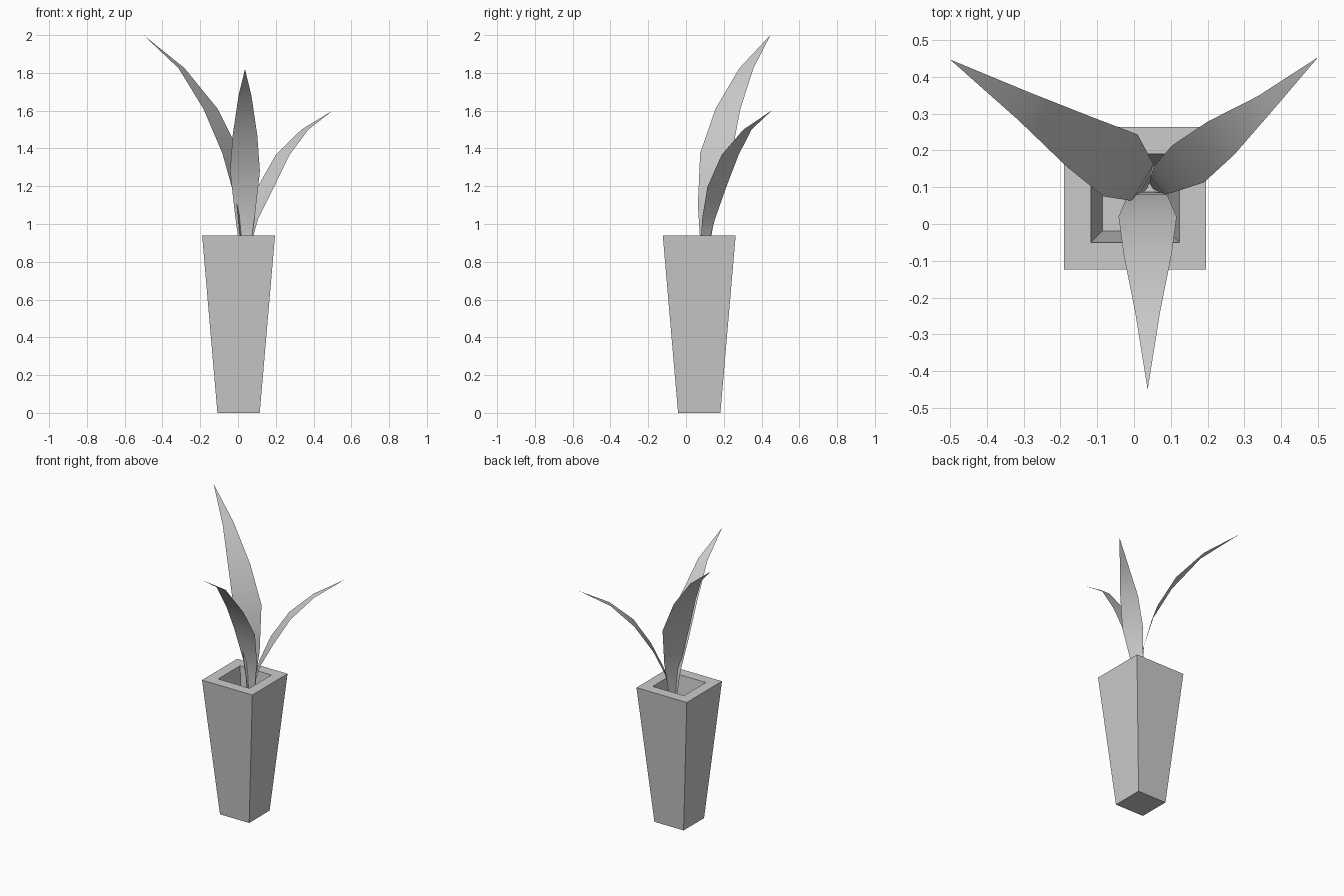
import bpy, bmesh
from mathutils import Vector

if "Cube" in bpy.data.objects:
    bpy.data.objects.remove(bpy.data.objects["Cube"])

CX, CY = 0.003, 0.07   # pot axis


def make_object(name, bm, smooth=False):
    mesh = bpy.data.meshes.new(name)
    for f in bm.faces:
        f.smooth = smooth
    bm.to_mesh(mesh)
    bm.free()
    obj = bpy.data.objects.new(name, mesh)
    bpy.context.collection.objects.link(obj)
    return obj


def square(bm, half, z):
    return [bm.verts.new((CX + sx * half, CY + sy * half, z))
            for sx, sy in ((-1, -1), (1, -1), (1, 1), (-1, 1))]


# Tapered square pot: outer wall, rim, inner wall, floor
bm = bmesh.new()
rings = [square(bm, h, z) for h, z in
         ((0.112, 0.0), (0.193, 0.94), (0.12, 0.94), (0.089, 0.6))]
bm.faces.new(rings[0][::-1])
for a, b in zip(rings, rings[1:]):
    for i in range(4):
        j = (i + 1) % 4
        bm.faces.new((a[i], a[j], b[j], b[i]))
bm.faces.new(rings[-1])
make_object("pot", bm)


def leaf(name, levels, tip):
    """Thin blade: each level is (z, left x, left y, right x, right y)."""
    bm = bmesh.new()
    pairs = [(bm.verts.new((lx, ly, z)), bm.verts.new((rx, ry, z)))
             for z, lx, ly, rx, ry in levels]
    for (a, b), (c, d) in zip(pairs, pairs[1:]):
        bm.faces.new((a, b, d, c))
    bm.faces.new((*pairs[-1], bm.verts.new(Vector(tip))))
    make_object(name, bm, smooth=True)


# Front leaf, symmetric about its own centre line
c = 0.037
front = [(z, c - hw, y, c + hw, y) for z, y, hw in
         ((0.62, 0.09, 0.012), (0.94, 0.085, 0.038), (1.05, 0.08, 0.053),
          (1.28, 0.02, 0.079), (1.47, -0.083, 0.065), (1.68, -0.238, 0.034))]
leaf("front_leaf", front, (c, -0.45, 1.82))

# Short leaf leaning back and right
leaf("right_leaf", [
    (0.62, 0.052, 0.095, 0.042, 0.11),
    (0.94, 0.082, 0.08, 0.045, 0.13),
    (1.03, 0.107, 0.086, 0.053, 0.155),
    (1.195, 0.19, 0.113, 0.103, 0.213),
    (1.365, 0.272, 0.188, 0.2, 0.278),
    (1.50, 0.373, 0.304, 0.336, 0.347)], (0.5, 0.453, 1.60))

# Tall leaf leaning back and left
leaf("left_leaf", [
    (0.62, 0.045, 0.12, 0.035, 0.095),
    (0.94, 0.045, 0.135, 0.01, 0.073),
    (1.10, 0.053, 0.162, -0.006, 0.063),
    (1.375, 0.01, 0.243, -0.083, 0.075),
    (1.61, -0.108, 0.288, -0.183, 0.156),
    (1.825, -0.283, 0.357, -0.315, 0.283)], (-0.5, 0.447, 2.0))
